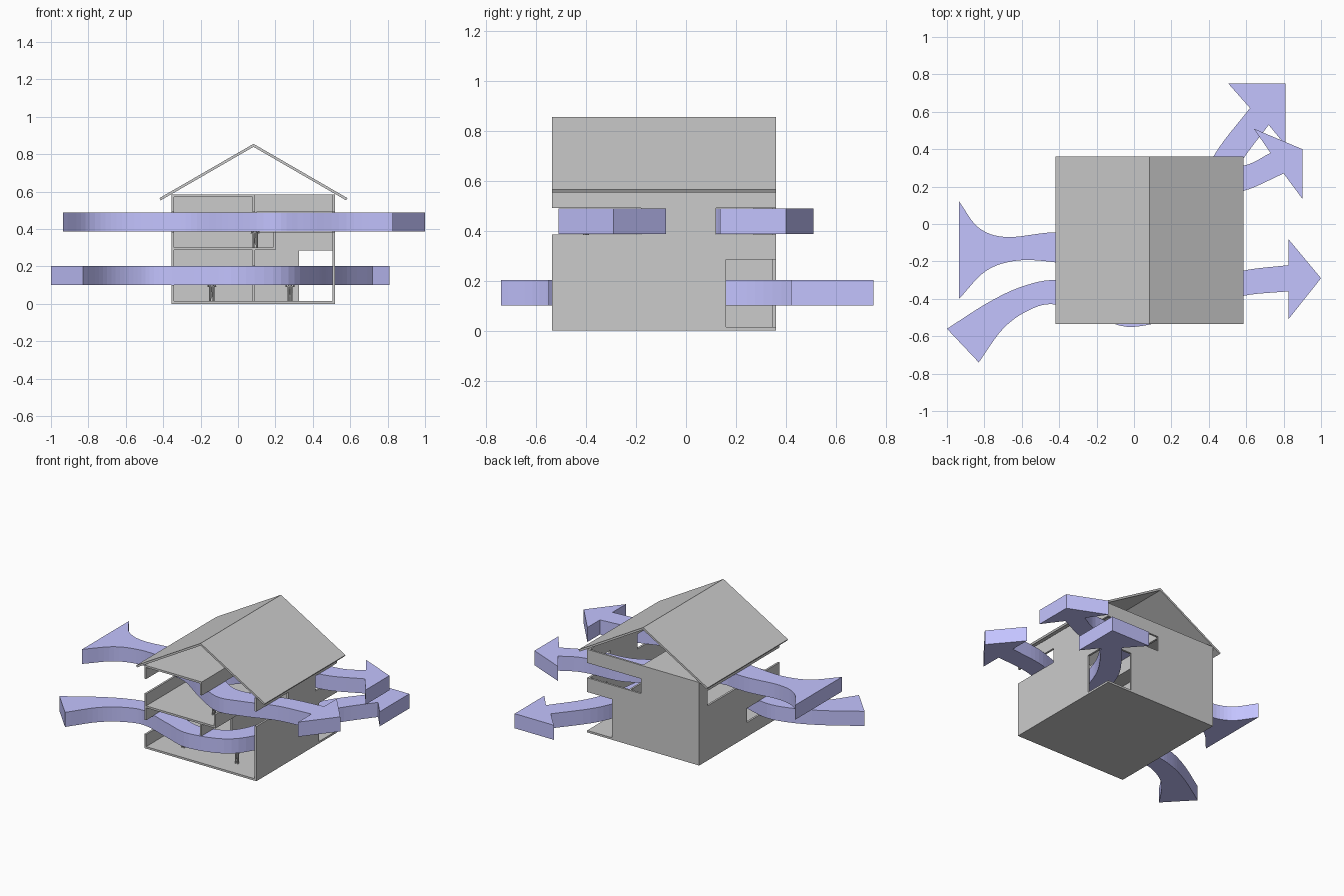
import bpy, bmesh, math
from mathutils import Vector

if "Cube" in bpy.data.objects:
    bpy.data.objects.remove(bpy.data.objects["Cube"])

X0, X1, Y0, Y1, T = -0.355, 0.518, -0.535, 0.36, 0.014
SILL, LINTEL, TOP = 0.385, 0.49, 0.585
air = bpy.data.materials.new("air_flow_blue")
air.diffuse_color = (0.55, 0.55, 1.0, 1)
air.use_nodes = True
air.node_tree.nodes["Principled BSDF"].inputs["Base Color"].default_value = air.diffuse_color


def finish(name, bm):
    bmesh.ops.recalc_face_normals(bm, faces=bm.faces)
    me = bpy.data.meshes.new(name)
    bm.to_mesh(me)
    bm.free()
    ob = bpy.data.objects.new(name, me)
    bpy.context.collection.objects.link(ob)
    return ob


def prism(name, pts, depth):
    """Extrude a planar outline along a vector."""
    bm = bmesh.new()
    f = bm.faces.new([bm.verts.new(p) for p in pts])
    r = bmesh.ops.extrude_face_region(bm, geom=[f])
    vs = [v for v in r["geom"] if isinstance(v, bmesh.types.BMVert)]
    bmesh.ops.translate(bm, verts=vs, vec=depth)
    return finish(name, bm)


def boxes(name, items):
    """One object made of boxes (x0, x1, y0, y1, z0, z1)."""
    bm = bmesh.new()
    for x0, x1, y0, y1, z0, z1 in items:
        vs = bmesh.ops.create_cube(bm, size=1)["verts"]
        for v in vs:
            v.co = ((x0 + x1) / 2 + v.co.x * (x1 - x0),
                    (y0 + y1) / 2 + v.co.y * (y1 - y0),
                    (z0 + z1) / 2 + v.co.z * (z1 - z0))
    return finish(name, bm)


# ground slab, upper floor and ceiling
boxes("ground_floor", [(X0, X1, Y0, Y1, 0, T)])
boxes("upper_floor", [(X0 + T, 0.2, Y0, Y1 - T, 0.287, 0.301)])
boxes("ceiling", [(X0 + T, 0.092, Y0, Y1 - T, TOP - T, TOP)])

# left wall with two long slots
boxes("left_wall", [
    (X0, X0 + T, Y0, Y1, T, 0.1), (X0, X0 + T, -0.17, Y1, 0.1, 0.2),
    (X0, X0 + T, Y0, Y1, 0.2, SILL), (X0, X0 + T, 0.27, Y1, SILL, LINTEL),
    (X0, X0 + T, Y0, Y1, LINTEL, TOP)])

# right wall with corner door, front slot and corner window
boxes("right_wall", [
    (X1 - T, X1, Y0, 0.16, T, 0.285), (X1 - T, X1, Y0, Y1, 0.285, SILL),
    (X1 - T, X1, -0.18, 0.12, SILL, LINTEL), (X1 - T, X1, Y0, Y1, LINTEL, TOP)])

# back wall with corner door and corner window
boxes("back_wall", [
    (X0 + T, 0.325, Y1 - T, Y1, T, 0.285), (X0 + T, X1 - T, Y1 - T, Y1, 0.285, SILL),
    (X0 + T, 0.1, Y1 - T, Y1, SILL, LINTEL), (X0 + T, X1 - T, Y1 - T, Y1, LINTEL, TOP)])

# interior partition, hanging beams and gallery parapet
boxes("ground_partition", [(0.078, 0.092, -0.2, Y1 - T, T, 0.205)])
boxes("lower_beam", [(0.078, 0.092, Y0, Y1 - T, 0.205, 0.287)])
boxes("upper_beam", [(0.078, 0.092, Y0, Y1 - T, LINTEL, TOP - T)])
boxes("gallery_parapet", [(0.187, 0.2, Y0, Y1 - T, 0.301, SILL)])

# gable roof, open at both ends
prism("roof", [(x, Y0, z) for x, z in (
    (-0.42, 0.565), (0.083, 0.855), (0.585, 0.565),
    (0.578, 0.553), (0.083, 0.839), (-0.413, 0.553))], (0, Y1 - Y0, 0))


def spline(pts, steps=6):
    """Catmull-Rom curve through 2D points."""
    p = [Vector(q) for q in pts]
    p = [2 * p[0] - p[1]] + p + [2 * p[-1] - p[-2]]
    out = []
    for a, b, c, d in zip(p, p[1:], p[2:], p[3:]):
        for i in range(steps):
            t = i / steps
            out.append(0.5 * (2 * b + (c - a) * t + (2 * a - 5 * b + 4 * c - d) * t * t
                              + (3 * b - a - 3 * c + d) * t ** 3))
    return out + [p[-2]]


def arrow(name, left, right, head, z):
    """Flow arrow from its two edge curves and three head corners."""
    outline = spline(left) + [Vector(h) for h in head] + spline(right)[::-1]
    ob = prism(name, [(p.x, p.y, z) for p in outline], (0, 0, 0.103))
    ob.data.materials.append(air)


# air flow arrows
arrow("lower_flow_arrow",
      [(-1, -.56), (-.78, -.42), (-.6, -.335), (-.42, -.3), (-.22, -.35), (0, -.42),
       (.2, -.34), (.3, -.12), (.35, .15), (.43, .37), (.62, .62)],
      [(-.83, -.74), (-.7, -.56), (-.56, -.46), (-.42, -.43), (-.2, -.5), (0, -.55),
       (.27, -.46), (.42, -.2), (.48, .1), (.56, .31), (.72, .53)],
      [(.505, .75), (.81, .75), (.81, .42)], 0.1)
arrow("upper_flow_front_arrow",
      [(-.935, .12), (-.83, -.02), (-.68, -.07), (-.42, -.045), (-.2, -.08), (0, -.2),
       (.18, -.32), (.35, -.32), (.58, -.25), (.825, -.22)],
      [(-.935, -.4), (-.79, -.25), (-.62, -.195), (-.42, -.205), (-.25, -.24), (-.05, -.37),
       (.17, -.49), (.35, -.46), (.58, -.385), (.825, -.36)],
      [(.825, -.08), (1, -.29), (.825, -.51)], 0.386)
arrow("upper_flow_back_arrow",
      [(-.3, -.06), (-.1, -.02), (.1, .15), (.3, .28), (.58, .31), (.73, .38)],
      [(-.3, -.2), (-.05, -.17), (.15, .03), (.33, .14), (.58, .175), (.8, .27)],
      [(.64, .51), (.9, .4), (.9, .135)], 0.386)


# small scale figures
def rod(bm, a, b, r1, r2):
    a, b = Vector(a), Vector(b)
    m = (b - a).to_track_quat('Z', 'Y').to_matrix().to_4x4()
    m.translation = (a + b) / 2
    bmesh.ops.create_cone(bm, cap_ends=True, segments=8, radius1=r1, radius2=r2,
                          depth=(b - a).length, matrix=m)


for i, (x, y, z) in enumerate([(-.14, -.41, T), (.278, -.41, T), (.092, -.4, .301)]):
    bm = bmesh.new()
    for s in (-1, 1):
        rod(bm, (x + s * .009, y, z), (x + s * .006, y, z + .08), .005, .008)
        rod(bm, (x + s * .02, y, z + .075), (x + s * .015, y, z + .135), .004, .005)
    rod(bm, (x, y, z + .075), (x, y, z + .14), .011, .015)
    m = bmesh.ops.create_icosphere(bm, subdivisions=1, radius=.012)["verts"]
    bmesh.ops.translate(bm, verts=m, vec=(x, y, z + .155))
    finish("scale_figure_%d" % (i + 1), bm)
